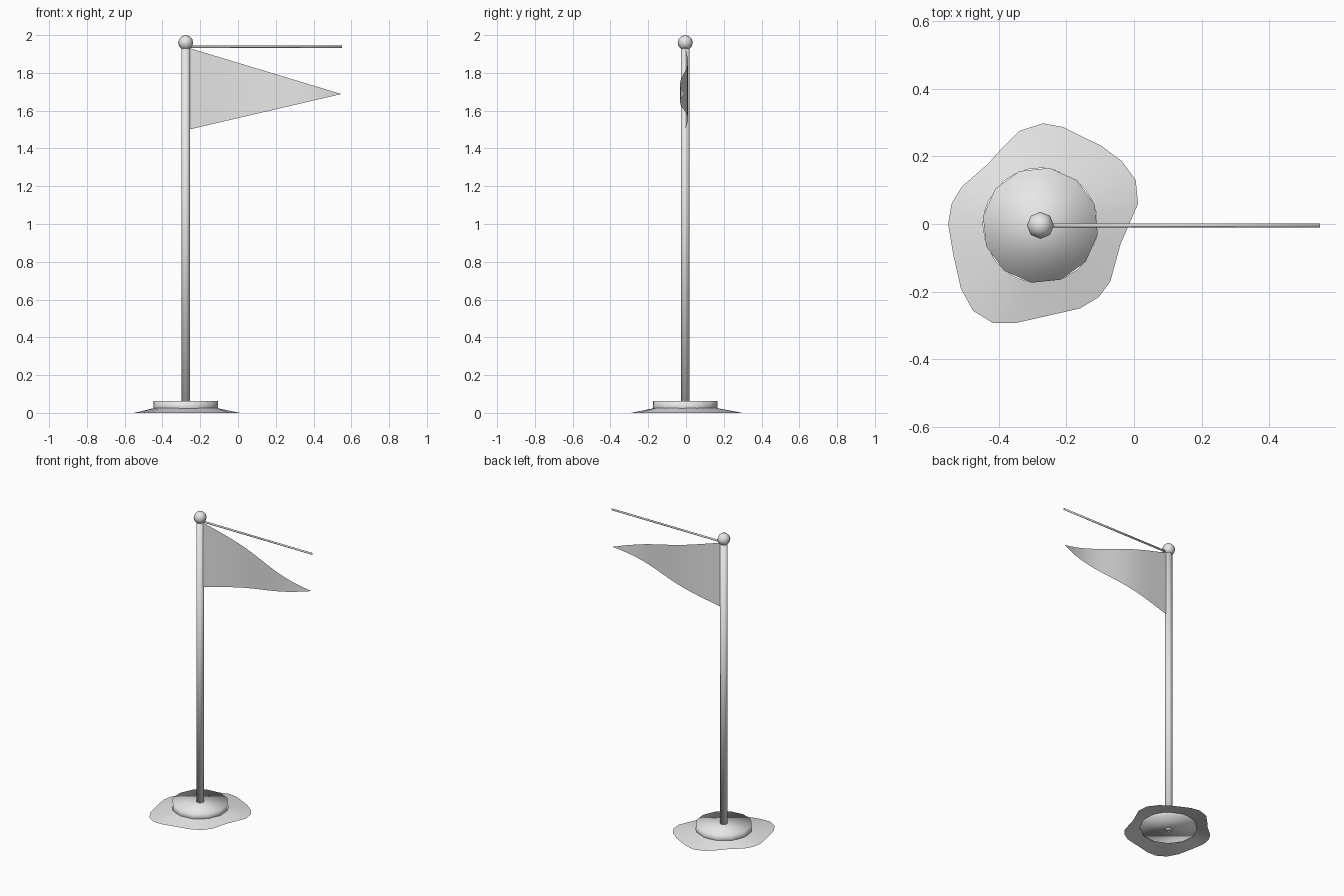
import bpy, bmesh
from math import sin, cos, pi, radians, atan2
from mathutils import Matrix

old = bpy.data.objects.get("Cube")
if old:
    bpy.data.objects.remove(old, do_unlink=True)

GREY = (0.8, 0.8, 0.8, 1)
grey = bpy.data.materials.new("light_grey")
grey.use_nodes = True
grey.diffuse_color = GREY
grey.node_tree.nodes["Principled BSDF"].inputs["Base Color"].default_value = GREY

PX, PY = -0.277, -0.004  # pole axis


def finish(name, bm):
    mesh = bpy.data.meshes.new(name)
    for f in bm.faces:
        f.smooth = True
    bm.to_mesh(mesh)
    bm.free()
    mesh.materials.append(grey)
    obj = bpy.data.objects.new(name, mesh)
    bpy.context.collection.objects.link(obj)
    return obj


def cylinder(name, radius, length, sides, matrix):
    bm = bmesh.new()
    bmesh.ops.create_cone(bm, cap_ends=True, segments=sides, radius1=radius,
                          radius2=radius, depth=length, matrix=matrix)
    return finish(name, bm)


def upright(z):
    return Matrix.Translation((PX, PY, z))


# Pole, round foot and the thin rod above the flag
cylinder("pole", 0.023, 1.935, 10, upright(0.9675))
cylinder("foot", 0.172, 0.06, 12, upright(0.034) @ Matrix.Rotation(radians(-9), 4, "Z"))
cylinder("top_rod", 0.006, 0.81, 8,
         Matrix.Translation((0.145, PY, 1.938)) @ Matrix.Rotation(pi / 2, 4, "Y"))

# Ball on top of the pole
bm = bmesh.new()
bmesh.ops.create_uvsphere(bm, u_segments=8, v_segments=6, radius=0.04, matrix=upright(1.96))
finish("ball", bm)

# Waving pennant, a single sheet tapering to a point
bm = bmesh.new()
STEPS = 16
prev = None
for i in range(STEPS + 1):
    t = i / STEPS
    x = -0.26 + 0.807 * t
    y = PY + sin(2 * pi * t) * (0.008 + 0.025 * t)
    ends = [1.5 + 0.188 * t, 1.932 - 0.244 * t]
    if i == STEPS:
        ends = ends[:1]
    col = [bm.verts.new((x, y, z)) for z in ends]
    if prev:
        bm.faces.new([prev[0]] + col + [prev[1]])
    prev = col
finish("pennant", bm)

# Irregular ground skirt sloping away from the foot
outline = [(-.55, 0), (-.54, .06), (-.51, .11), (-.43, .18), (-.39, .225), (-.34, .275),
           (-.27, .298), (-.21, .287), (-.095, .23), (-.036, .186), (.005, .13),
           (.012, .06), (-.04, -.06), (-.07, -.17), (-.104, -.216), (-.16, -.25),
           (-.35, -.293), (-.417, -.293), (-.476, -.257), (-.512, -.192), (-.535, -.09)]
bm = bmesh.new()
rings = []
for x, y in outline:
    a = atan2(y - PY, x - PX)
    inner = bm.verts.new((PX + 0.17 * cos(a), PY + 0.17 * sin(a), 0.025))
    rings.append((inner, bm.verts.new((x, y, 0))))
for (a, b), (c, d) in zip(rings, rings[1:] + rings[:1]):
    bm.faces.new((a, c, d, b))
bmesh.ops.recalc_face_normals(bm, faces=bm.faces[:])
if sum(f.normal.z for f in bm.faces) < 0:
    bmesh.ops.reverse_faces(bm, faces=bm.faces[:])
finish("ground_skirt", bm)
